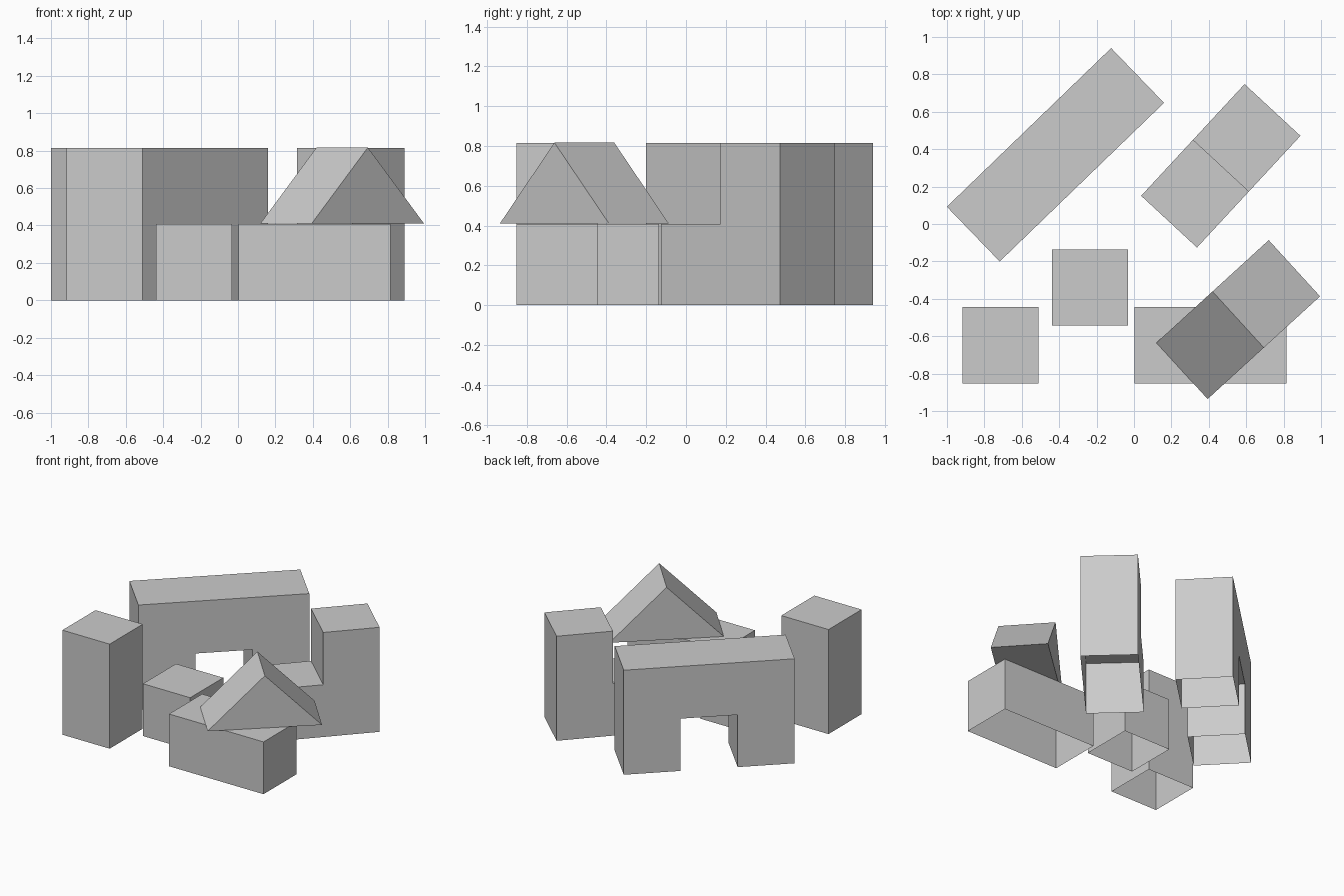
import bpy, bmesh
from math import radians

if "Cube" in bpy.data.objects:
    bpy.data.objects.remove(bpy.data.objects["Cube"])

U = 0.407  # block unit


def block(name, profile, x, y, angle=0, base=0.0, open_bottom=True):
    """Extrude an xz profile (in units) one unit deep, centred on (x, y)."""
    bm = bmesh.new()
    half = max(p[0] for p in profile) / 2
    verts = [bm.verts.new(((px - half) * U, -U / 2, pz * U)) for px, pz in profile]
    face = bm.faces.new(verts)
    ext = bmesh.ops.extrude_face_region(bm, geom=[face], use_keep_orig=True)
    moved = [g for g in ext["geom"] if isinstance(g, bmesh.types.BMVert)]
    bmesh.ops.translate(bm, verts=moved, vec=(0, U, 0))
    bmesh.ops.recalc_face_normals(bm, faces=bm.faces)
    # blocks standing on the ground are open underneath
    if open_bottom:
        floor = [f for f in bm.faces if all(abs(v.co.z) < 1e-5 for v in f.verts)]
        bmesh.ops.delete(bm, geom=floor, context='FACES')
    mesh = bpy.data.meshes.new(name)
    bm.to_mesh(mesh)
    bm.free()
    obj = bpy.data.objects.new(name, mesh)
    obj.location = (x, y, base)
    obj.rotation_euler.z = radians(angle)
    bpy.context.collection.objects.link(obj)
    return obj


def rect(w, h):
    return [(0, 0), (w, 0), (w, h), (0, h)]


# upright blocks
block("tall_block", rect(1, 2), -0.713, -0.648)
block("cube_block", rect(1, 1), -0.235, -0.34)
block("long_block", rect(2, 1), 0.409, -0.648)

# square arch
arch = [(0, 0), (1, 0), (1, 1), (2, 1), (2, 0), (3, 0), (3, 2), (0, 2)]
block("arch_block", arch, -0.42, 0.37, 44)

# step: low end at the front, tall end at the back
step = [(0, 0), (2, 0), (2, 2), (1, 2), (1, 1), (0, 1)]
block("step_block", step, 0.464, 0.311, 47.2)

# roof wedge resting on the long block
block("roof_block", [(0, 0), (2, 0), (1, 1)], 0.557, -0.511, 42.4,
      base=U + 0.003, open_bottom=False)
